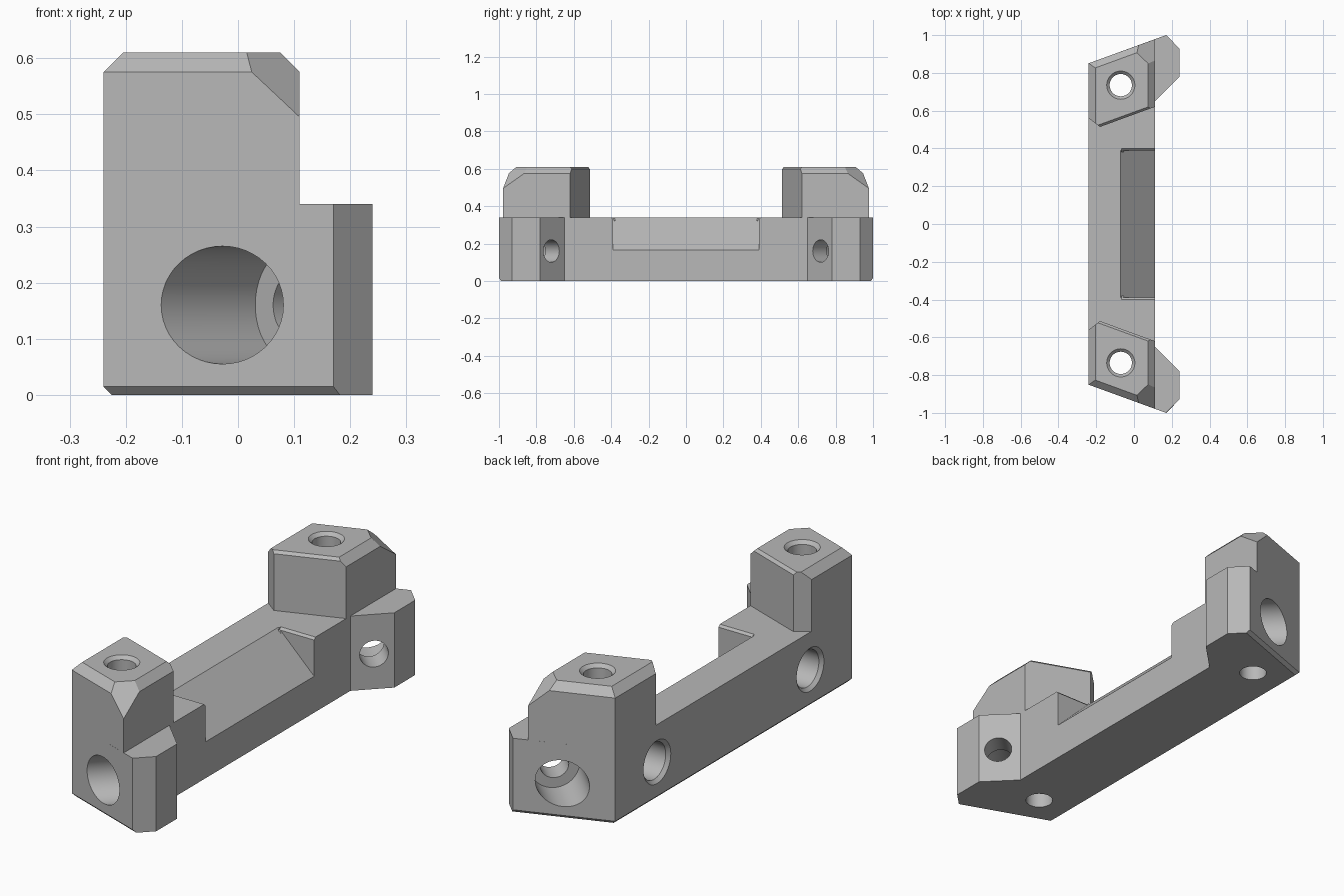
import bpy, bmesh, math
from mathutils import Vector

if "Cube" in bpy.data.objects:
    bpy.data.objects.remove(bpy.data.objects["Cube"], do_unlink=True)

grey = bpy.data.materials.new("plain grey")
grey.use_nodes = True
colour = (0.48, 0.48, 0.48, 1)
grey.diffuse_color = colour
grey.node_tree.nodes["Principled BSDF"].inputs["Base Color"].default_value = colour

TOP, HIGH = 0.34, 0.61
SLOPE = math.radians(20)
END = Vector((-math.sin(SLOPE), math.cos(SLOPE), 0))   # outward normal of the angled end
LEFT = Vector((-1, 0, 0))
UP = Vector((0, 0, 1))


def finish(name, bm):
    bmesh.ops.recalc_face_normals(bm, faces=bm.faces)
    mesh = bpy.data.meshes.new(name)
    bm.to_mesh(mesh)
    bm.free()
    mesh.materials.append(grey)
    obj = bpy.data.objects.new(name, mesh)
    bpy.context.collection.objects.link(obj)
    return obj


def prism(points, offset):
    """Closed prism from a flat outline pushed along an offset."""
    bm = bmesh.new()
    face = bm.faces.new([bm.verts.new(p) for p in points])
    new = bmesh.ops.extrude_face_region(bm, geom=[face], use_keep_orig=True)["geom"]
    bmesh.ops.translate(bm, vec=offset, verts=[v for v in new if isinstance(v, bmesh.types.BMVert)])
    bmesh.ops.recalc_face_normals(bm, faces=bm.faces)
    return bm


def slice_off(bm, point, normal):
    """Remove what lies beyond a plane and cap the cut."""
    geom = bm.verts[:] + bm.edges[:] + bm.faces[:]
    cut = bmesh.ops.bisect_plane(bm, geom=geom, dist=1e-5, plane_co=point,
                                 plane_no=normal, clear_outer=True)["geom_cut"]
    bmesh.ops.contextual_create(bm, geom=[e for e in cut if isinstance(e, bmesh.types.BMEdge)])


def bore(name, start, direction, rings):
    """Turned cutter: rings are (depth, radius) pairs along the direction."""
    bm = bmesh.new()
    turn = Vector(direction).to_track_quat('Z', 'Y')
    n, loops = 48, []
    for depth, r in rings:
        loops.append([bm.verts.new(Vector(start) + turn @ Vector(
            (r * math.cos(math.tau * i / n), r * math.sin(math.tau * i / n), depth)))
            for i in range(n)])
    for a, b in zip(loops, loops[1:]):
        for i in range(n):
            j = (i + 1) % n
            bm.faces.new((a[i], a[j], b[j], b[i]))
    bm.faces.new(loops[0])
    bm.faces.new(loops[-1])
    return finish(name, bm)


# Base: half of the bar with one ear, running slightly past the middle
outline = [(-0.24, -0.2), (0.11, -0.2), (0.11, 0.65), (0.24, 0.78),
           (0.24, 0.93), (0.17, 1.0), (-0.24, 0.851)]
bm = prism([(x, y, 0) for x, y in outline], UP * TOP)
slice_off(bm, (-0.24, 0.851, 0.015), END - UP)
slice_off(bm, (-0.24, 0, 0.015), LEFT - UP)
body = finish("mounting_bracket", bm)

# Tower: angled post with chamfered top
outline = [(-0.24, 0.56), (-0.18, 0.514), (0.11, 0.62), (0.11, 0.978), (-0.24, 0.851)]
bm = prism([(x, y, TOP) for x, y in outline], UP * (HIGH - TOP))
edge = HIGH - 0.035
slice_off(bm, (-0.24, 0.851, edge), END + UP)
slice_off(bm, (-0.24, 0.6, edge), LEFT + UP)
slice_off(bm, (0.11, 0.7, edge), UP - LEFT)
slice_off(bm, (0.11, 0.62, HIGH - 0.012), UP - END)
# Large corner facet
a, b, c = Vector((0.11, 0.978, 0.495)), Vector((0.025, 0.947, edge)), Vector((0.11, 0.865, edge))
facet = (b - a).cross(c - a)
slice_off(bm, a, facet if facet.z > 0 else -facet)
tower = finish("tower", bm)

# Sloped pocket and the small chamfer on its end wall
pocket = finish("pocket_cutter", prism(
    [(-0.09, -0.3, 0.359), (0.13, -0.3, 0.146), (0.13, -0.3, 0.359)], (0, 0.69, 0)))
lip = finish("pocket_lip_cutter", prism(
    [(-0.065, 0.38, 0.32), (-0.065, 0.41, 0.35), (-0.065, 0.38, 0.35)], (0.2, 0, 0)))

# Holes: vertical bolt, angled counterbore through the ear, blind side socket
bolt = bore("bolt_cutter", (-0.07, 0.735, HIGH), -UP,
            [(-0.01, 0.085), (0.015, 0.059), (0.7, 0.059)])
ear = bore("ear_cutter", (0.105, 0.795, 0.16), (-1, 1, 0),
           [(-0.3, 0.06), (0, 0.06), (0, 0.105), (0.5, 0.105)])
side = bore("side_cutter", (-0.24, 0.55, 0.17), -LEFT,
            [(-0.01, 0.108), (0.015, 0.083), (0.22, 0.083)])

# Combine and mirror the half across the middle
cutters = [pocket, lip, bolt, ear, side]
for part in [tower] + cutters:
    mod = body.modifiers.new(part.name, 'BOOLEAN')
    mod.operation = 'UNION' if part is tower else 'DIFFERENCE'
    mod.solver = 'EXACT'
    mod.object = part
mirror = body.modifiers.new("mirror", 'MIRROR')
mirror.use_axis = (False, True, False)
mirror.use_bisect_axis = (False, True, False)
bpy.ops.object.select_all(action='DESELECT')
body.select_set(True)
bpy.context.view_layer.objects.active = body
for mod in list(body.modifiers):
    bpy.ops.object.modifier_apply(modifier=mod.name)
for part in [tower] + cutters:
    bpy.data.objects.remove(part, do_unlink=True)
bpy.ops.object.shade_smooth_by_angle(angle=math.radians(20))
